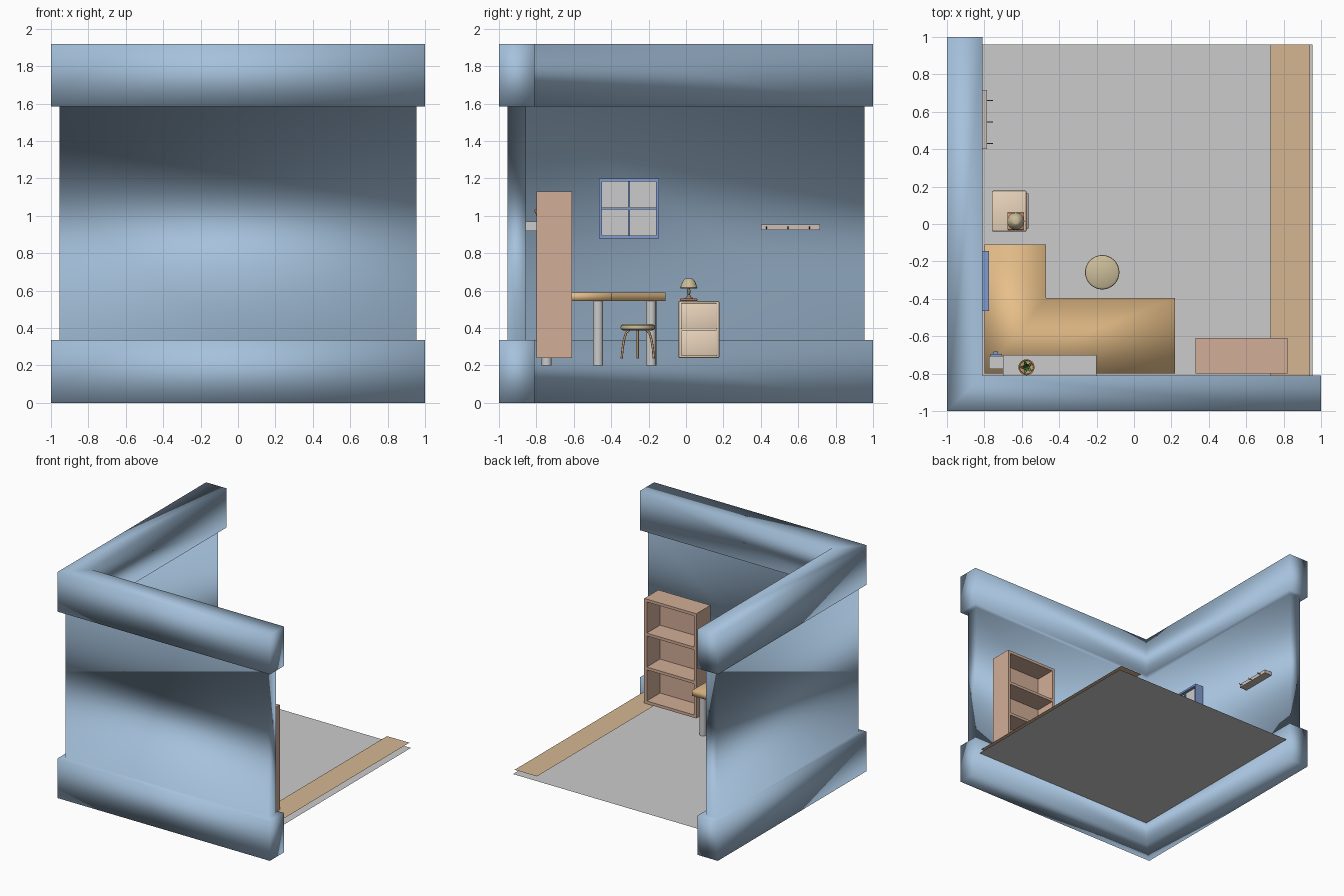
import bpy, bmesh, math
from mathutils import Vector

if "Cube" in bpy.data.objects:
    bpy.data.objects.remove(bpy.data.objects["Cube"])


def mat(name, *rgb):
    m = bpy.data.materials.new(name)
    m.diffuse_color = (*rgb, 1)
    m.use_nodes = True
    m.node_tree.nodes["Principled BSDF"].inputs["Base Color"].default_value = m.diffuse_color
    return m


BLUE = mat("wall_blue", 0.38, 0.54, 0.72)
FRAME = mat("frame_blue", 0.22, 0.33, 0.62)
WOOD = mat("desk_wood", 0.80, 0.52, 0.25)
PLANK = mat("plank_wood", 0.66, 0.47, 0.29)
CASE = mat("case_wood", 0.64, 0.42, 0.31)
CREAM = mat("cream", 0.82, 0.66, 0.50)
KHAKI = mat("khaki", 0.60, 0.51, 0.32)
LEG = mat("leg_orange", 0.62, 0.36, 0.16)
RED = mat("lamp_red", 0.72, 0.30, 0.18)
BRONZE = mat("bronze", 0.25, 0.20, 0.14)
GREEN = mat("leaf_green", 0.12, 0.32, 0.08)
PALE = mat("rack_pale", 0.60, 0.53, 0.50)


def finish(name, bm, m=None, smooth=None):
    bmesh.ops.recalc_face_normals(bm, faces=bm.faces)
    me = bpy.data.meshes.new(name)
    bm.to_mesh(me)
    bm.free()
    ob = bpy.data.objects.new(name, me)
    bpy.context.collection.objects.link(ob)
    if m:
        me.materials.append(m)
    if smooth == "all":
        me.polygons.foreach_set("use_smooth", [True] * len(me.polygons))
    elif smooth:
        bpy.ops.object.select_all(action='DESELECT')
        ob.select_set(True)
        bpy.context.view_layer.objects.active = ob
        bpy.ops.object.shade_smooth_by_angle(angle=math.radians(smooth))
    return ob


def boxes(name, spans, m=None, bevel=0):
    """Joined boxes, each given as x0, x1, y0, y1, z0, z1."""
    bm = bmesh.new()
    for x0, x1, y0, y1, z0, z1 in spans:
        vs = bmesh.ops.create_cube(bm, size=1)["verts"]
        for v in vs:
            v.co = ((x0 + x1) / 2 + v.co.x * (x1 - x0),
                    (y0 + y1) / 2 + v.co.y * (y1 - y0),
                    (z0 + z1) / 2 + v.co.z * (z1 - z0))
    if bevel:
        bmesh.ops.bevel(bm, geom=bm.edges[:], offset=bevel, segments=2, affect='EDGES', profile=0.5)
    return finish(name, bm, m, 40 if bevel else None)


def lathe(name, x, y, profile, m=None, n=24):
    """Spin a (radius, z) profile round a vertical axis."""
    bm = bmesh.new()
    rings = [[bm.verts.new((x + r * math.cos(math.tau * i / n), y + r * math.sin(math.tau * i / n), z))
              for i in range(n)] for r, z in profile]
    for a, b in zip(rings, rings[1:]):
        for i in range(n):
            bm.faces.new((a[i], a[i - 1], b[i - 1], b[i]))
    bm.faces.new(rings[0])
    bm.faces.new(rings[-1])
    return finish(name, bm, m, 40)


def tube(name, pts, r, m=None):
    cu = bpy.data.curves.new(name, 'CURVE')
    cu.dimensions = '3D'
    cu.bevel_depth, cu.bevel_resolution, cu.use_fill_caps = r, 2, True
    sp = cu.splines.new('POLY')
    sp.points.add(len(pts) - 1)
    for p, c in zip(sp.points, pts):
        p.co = (*c, 1)
    ob = bpy.data.objects.new(name, cu)
    bpy.context.collection.objects.link(ob)
    if m:
        cu.materials.append(m)
    return ob


# L-shaped wall: profile of (offset, height, end position) swept round the corner
prof = [(-1, 0, 1), (-1, .335, 1), (-.955, .335, .955), (-.955, 1.585, .955), (-1, 1.585, 1), (-1, 1.92, 1),
        (-.81, 1.92, 1), (-.81, 1.585, 1), (-.855, 1.585, .955), (-.855, .335, .955), (-.81, .335, 1), (-.81, 0, 1)]
bm = bmesh.new()
secs = [[bm.verts.new(c) for c in sec] for sec in (
    [(e, d, z) for d, z, e in prof], [(d, d, z) for d, z, e in prof], [(d, e, z) for d, z, e in prof])]
for a, b in zip(secs, secs[1:]):
    for i in range(12):
        bm.faces.new((a[i - 1], a[i], b[i], b[i - 1]))
for s in (secs[0], secs[2]):
    for i in range(5):
        bm.faces.new((s[i], s[i + 1], s[10 - i], s[11 - i]))
finish("corner_walls", bm, BLUE, "all")


# floor sheet and raised plank
def sheet(name, x0, x1, y0, y1, z, m=None):
    bm = bmesh.new()
    bm.faces.new([bm.verts.new(c) for c in ((x0, y0, z), (x1, y0, z), (x1, y1, z), (x0, y1, z))])
    finish(name, bm, m)


sheet("floor", -.81, .955, -.81, .96, .20)
sheet("floor_plank", .73, .94, -.81, .96, .24, PLANK)

# L-shaped desk on round legs
bm = bmesh.new()
outline = [(-.80, -.80), (.22, -.80), (.22, -.395), (-.47, -.395), (-.47, -.11), (-.80, -.11)]
f = bm.faces.new([bm.verts.new((x, y, .545)) for x, y in outline])
ext = bmesh.ops.extrude_face_region(bm, geom=[f])["geom"]
for v in ext:
    if isinstance(v, bmesh.types.BMVert):
        v.co.z = .59
finish("desk_top", bm, WOOD, "all")
for i, (x, y) in enumerate([(.17, -.745), (.17, -.47), (-.75, -.745), (-.75, -.185), (-.52, -.187)]):
    lathe(f"desk_leg_{i}", x, y, [(.027, .20), (.027, .546)])

# stool with four splayed legs
SX, SY = -.17, -.258
lathe("stool_seat", SX, SY, [(.078, .388), (.09, .394), (.092, .404), (.09, .414), (.08, .421)], KHAKI, 32)
for i in range(4):
    c, s = round(math.cos(i * math.pi / 2)), round(math.sin(i * math.pi / 2))
    tube(f"stool_leg_{i}", [(SX + c * r, SY + s * r, z) for r, z in
                            ((.045, .39), (.062, .375), (.073, .34), (.081, .29), (.086, .237))], .006, LEG)

# bedside drawers facing +x
boxes("drawer_case", [(-.76, -.575, -.04, .178, .24, .545)], CREAM, .006)
boxes("drawer_fronts", [(-.58, -.565, -.028, .166, z, z + .138) for z in (.25, .395)], CREAM, .004)

# table lamp
LX, LY = -.632, .015
boxes("lamp_base", [(LX - .045, LX + .045, LY - .046, LY + .046, .545, .558)], RED, .004)
lathe("lamp_stem", LX, LY, [(.025, .557), (.012, .568), (.006, .58), (.011, .595), (.006, .61), (.006, .64)], BRONZE, 16)
lathe("lamp_shade", LX, LY, [(.043, .612), (.046, .618), (.034, .648), (.02, .664), (.015, .666)], KHAKI, 16)

# window on the left wall
Y0, Y1, Z0, Z1, T = -.465, -.145, .88, 1.20, .016
YM, ZM = (Y0 + Y1) / 2, (Z0 + Z1) / 2
boxes("window_frame", [(-.858, -.775, Y0, Y0 + T, Z0, Z1), (-.858, -.775, Y1 - T, Y1, Z0, Z1),
                       (-.858, -.775, Y0, Y1, Z0, Z0 + T), (-.858, -.775, Y0, Y1, Z1 - T, Z1),
                       (-.82, -.79, YM - .006, YM + .006, Z0, Z1), (-.82, -.79, Y0, Y1, ZM - .006, ZM + .006)], FRAME)
boxes("window_panes", [(-.812, -.80, Y0 + T, Y1 - T, Z0 + T, Z1 - T)])

# coat rack with three hooks
boxes("coat_rack", [(-.855, -.785, .40, .717, .925, .955)], PALE)
for i, y in enumerate((.43, .545, .66)):
    tube(f"coat_hook_{i}", [(-.79, y, .938), (-.765, y, .932), (-.755, y, .942)], .003, BRONZE)

# wall shelf with a potted plant
boxes("wall_shelf", [(-.70, -.20, -.856, -.70, .92, .97)])
PX, PY = -.575, -.766
lathe("plant_pot", PX, PY, [(.026, .97), (.04, 1.02), (.043, 1.02), (.043, 1.035), (.037, 1.035), (.035, 1.025)], LEG)
bm = bmesh.new()
for i in range(10):
    a = math.tau * i / 10
    d, n = Vector((math.cos(a), math.sin(a), 0)), Vector((-math.sin(a), math.cos(a), 0))
    r, h = (.036, .045) if i % 2 else (.02, .065)
    base = Vector((PX, PY, 1.022))
    mid = base + d * r * .6 + Vector((0, 0, h * .7))
    tip = base + d * r + Vector((0, 0, h))
    bm.faces.new([bm.verts.new(p) for p in (base, mid + n * .008, tip, mid - n * .008)])
finish("plant_leaves", bm, GREEN)

# bookcase open towards +y
X0, X1, B0, B1 = .33, .82, -.80, -.61
W = .024
boxes("bookcase", [(X0, X0 + W, B0, B1, .24, 1.13), (X1 - W, X1, B0, B1, .24, 1.13), (X0, X1, B0, B0 + .012, .24, 1.13)]
      + [(X0 + W, X1 - W, B0, B1, .24 + i * (.89 - W) / 3, .24 + W + i * (.89 - W) / 3) for i in range(4)], CASE)

# small desk clock
boxes("clock_body", [(-.775, -.70, -.775, -.705, .59, .68)])
boxes("clock_face", [(-.768, -.707, -.705, -.694, .60, .67), (-.75, -.728, -.694, -.682, .624, .646)], FRAME)
